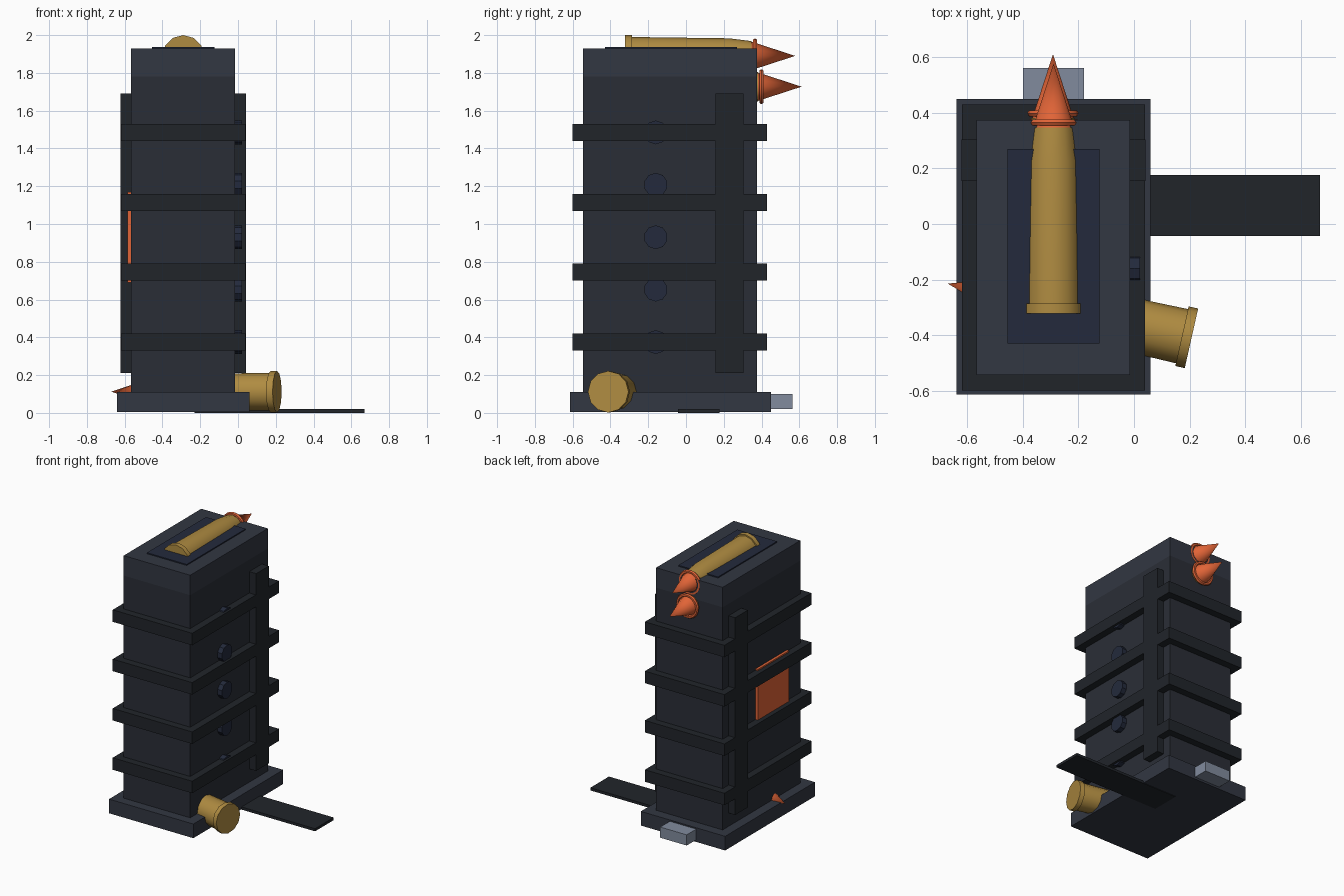
import bpy, bmesh
from math import sin, cos, pi, atan2, hypot
from mathutils import Vector

if "Cube" in bpy.data.objects:
    bpy.data.objects.remove(bpy.data.objects["Cube"])


def material(name, rgb):
    m = bpy.data.materials.new(name)
    m.diffuse_color = (*rgb, 1)
    m.use_nodes = True
    m.node_tree.nodes["Principled BSDF"].inputs["Base Color"].default_value = m.diffuse_color
    return m


BODY = material("dark_steel", (.023, .027, .037))
EDGE = material("steel_edge", (.032, .038, .054))
BLACK = material("black_steel", (.015, .018, .023))
BLUE = material("blue_steel", (.017, .023, .045))
BRASS = material("brass", (.43, .26, .053))
ORANGE = material("orange", (.75, .127, .038))
GREY = material("light_steel", (.22, .26, .34))


def make(name, bm, mat):
    bmesh.ops.recalc_face_normals(bm, faces=bm.faces)
    me = bpy.data.meshes.new(name)
    bm.to_mesh(me)
    bm.free()
    me.materials.append(mat)
    ob = bpy.data.objects.new(name, me)
    bpy.context.collection.objects.link(ob)
    return ob


def box(name, xs, ys, zs, mat):
    lo, hi = (Vector(p) for p in zip(xs, ys, zs))
    bm = bmesh.new()
    bmesh.ops.create_cube(bm, size=1)
    for v in bm.verts:
        v.co = (lo + hi) / 2 + v.co * (hi - lo)
    return make(name, bm, mat)


def lathe(name, profile, mat, loc, yaw, n=12, loop=False, smooth=True):
    """Revolve (radius, distance) points about local +y."""
    bm = bmesh.new()
    rings = []
    for r, d in profile:
        if r == 0:
            rings.append([bm.verts.new((0, d, 0))] * n)
        else:
            rings.append([bm.verts.new((r * sin(2 * pi * i / n), d, r * cos(2 * pi * i / n)))
                          for i in range(n)])
    pairs = list(zip(rings, rings[1:])) + ([(rings[-1], rings[0])] if loop else [])
    for a, b in pairs:
        for i in range(n):
            j = (i + 1) % n
            bm.faces.new(list(dict.fromkeys((a[i], a[j], b[j], b[i]))))
    ob = make(name, bm, mat)
    ob.location = loc
    ob.rotation_euler.z = yaw
    if smooth:
        bpy.ops.object.select_all(action='DESELECT')
        bpy.context.view_layer.objects.active = ob
        ob.select_set(True)
        bpy.ops.object.shade_smooth_by_angle(angle=0.6)
    return ob


def cartridge(name, loc, yaw):
    lathe(name + "_case", [(0, 0), (.11, 0), (.11, .035), (.1, .035), (.093, .55),
                           (.078, .67), (0, .67)], BRASS, loc, yaw)
    lathe(name + "_tip", [(0, .66), (.078, .66), (0, .9)], ORANGE, loc, yaw)
    ring = [(.08 + .0125 * cos(k * pi / 3), .687 + .0125 * sin(k * pi / 3)) for k in range(6)]
    lathe(name + "_band", ring, ORANGE, loc, yaw, 20, loop=True)


# Magazine body
box("magazine_body", (-.567, -.015), (-.545, .375), (.11, 1.78), BODY)
box("magazine_collar", (-.567, -.015), (-.545, .375), (1.78, 1.93), EDGE)
box("base_plate", (-.64, .06), (-.615, .45), (.004, .11), EDGE)
box("feed_opening", (-.455, -.125), (-.43, .27), (1.92, 1.938), BLUE)

# Reinforcing bands and side ribs
for i in range(4):
    z = .375 + .37 * i
    box(f"band_{i + 1}", (-.62, .04), (-.6, .43), (z - .045, z + .045), BLACK)
box("rib_left", (-.622, -.55), (.155, .305), (.21, 1.69), BLACK)
box("rib_right", (-.03, .042), (.155, .305), (.21, 1.69), BLACK)

# Witness holes on the right side
for i in range(5):
    lathe(f"witness_hole_{i + 1}", [(0, 0), (.063, 0), (.063, .05), (0, .05)], BLUE,
          (-.028, -.16, .375 + .2775 * i), -pi / 2, 10, smooth=False)

# Side panel, rear latch and loose strip on the ground
box("side_panel", (-.586, -.56), (-.385, -.015), (.69, 1.17), ORANGE)
box("latch", (-.4, -.18), (.4, .563), (.02, .1), GREY)
box("ground_strip", (-.23, .67), (-.043, .177), (0, .02), BLACK)

# Cartridges: two loaded, one lying through the base
cartridge("top_cartridge", (-.29, -.322, 1.89), 0)
cartridge("second_cartridge", (-.292, -.288, 1.727), 0)
cartridge("loose_cartridge", (.207, -.412, .112), atan2(.877, .197))
